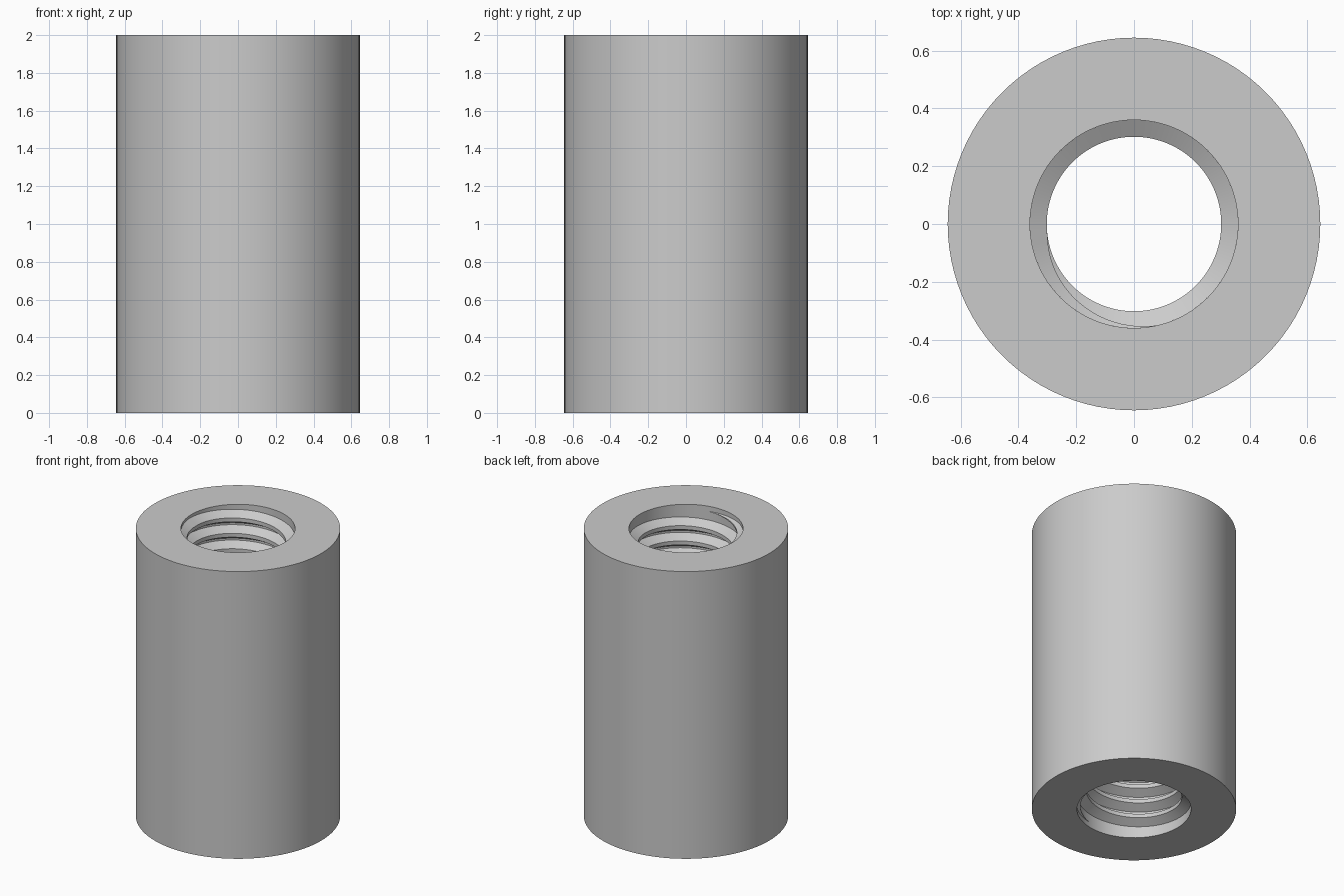
import bpy, bmesh, math

cube = bpy.data.objects.get("Cube")
if cube:
    bpy.data.objects.remove(cube, do_unlink=True)

HEIGHT = 2.0
OUTER_R, BORE_R, CREST_R = 0.645, 0.36, 0.302
PITCH = HEIGHT * 1.5 / 28
TURNS = 18
SEGMENTS = 96
START = math.radians(-78)
TAPER = math.radians(95)

grey = bpy.data.materials.new("light grey")
grey.use_nodes = True
grey.diffuse_color = (0.6, 0.6, 0.6, 1)
grey.node_tree.nodes["Principled BSDF"].inputs["Base Color"].default_value = grey.diffuse_color


def finish(name, bm):
    mesh = bpy.data.meshes.new(name)
    bm.to_mesh(mesh)
    bm.free()
    obj = bpy.data.objects.new(name, mesh)
    bpy.context.collection.objects.link(obj)
    mesh.materials.append(grey)
    bpy.ops.object.select_all(action='DESELECT')
    obj.select_set(True)
    bpy.context.view_layer.objects.active = obj
    bpy.ops.object.shade_smooth_by_angle(angle=math.radians(30))
    return obj


def bridge(bm, first, second, closed):
    # Quads between two matching rows of vertices
    count = len(first)
    for i in range(count if closed else count - 1):
        j = (i + 1) % count
        bm.faces.new((first[i], first[j], second[j], second[i]))


# Tube: rectangular wall section swept around the axis
bm = bmesh.new()
section = [(OUTER_R, 0), (OUTER_R, HEIGHT), (BORE_R, HEIGHT), (BORE_R, 0)]
rings = []
for s in range(SEGMENTS):
    a = math.tau * s / SEGMENTS
    rings.append([bm.verts.new((r * math.cos(a), r * math.sin(a), z)) for r, z in section])
for s in range(SEGMENTS):
    bridge(bm, rings[s], rings[(s + 1) % SEGMENTS], True)
bmesh.ops.recalc_face_normals(bm, faces=bm.faces)
finish("sleeve_body", bm)

# Internal thread: right-handed trapezoid ridge that fades into the bore at both ends
bm = bmesh.new()
depth = BORE_R - CREST_R
root_half, crest_half = PITCH * 7 / 16, PITCH / 8
steps = TURNS * SEGMENTS
z_start = (HEIGHT - TURNS * PITCH) / 2
previous = None
for s in range(steps + 1):
    turn = math.tau * s / SEGMENTS
    a = START + turn
    fade = max(0.01, min(1, turn / TAPER, (math.tau * TURNS - turn) / TAPER))
    z = z_start + PITCH * s / SEGMENTS
    crest = BORE_R - depth * fade
    profile = [(BORE_R, -root_half), (crest, -crest_half), (crest, crest_half), (BORE_R, root_half)]
    row = [bm.verts.new((r * math.cos(a), r * math.sin(a), z + h * fade)) for r, h in profile]
    if previous:
        bridge(bm, row, previous, False)
    previous = row
bm.normal_update()
# Crest faces must look towards the axis
sample = bm.faces[:][steps * 3 // 2 // 3 * 3 + 1] if bm.faces.ensure_lookup_table() is None else None
centre = sample.calc_center_median()
if sample.normal.x * centre.x + sample.normal.y * centre.y > 0:
    bmesh.ops.reverse_faces(bm, faces=bm.faces)
finish("internal_thread", bm)
